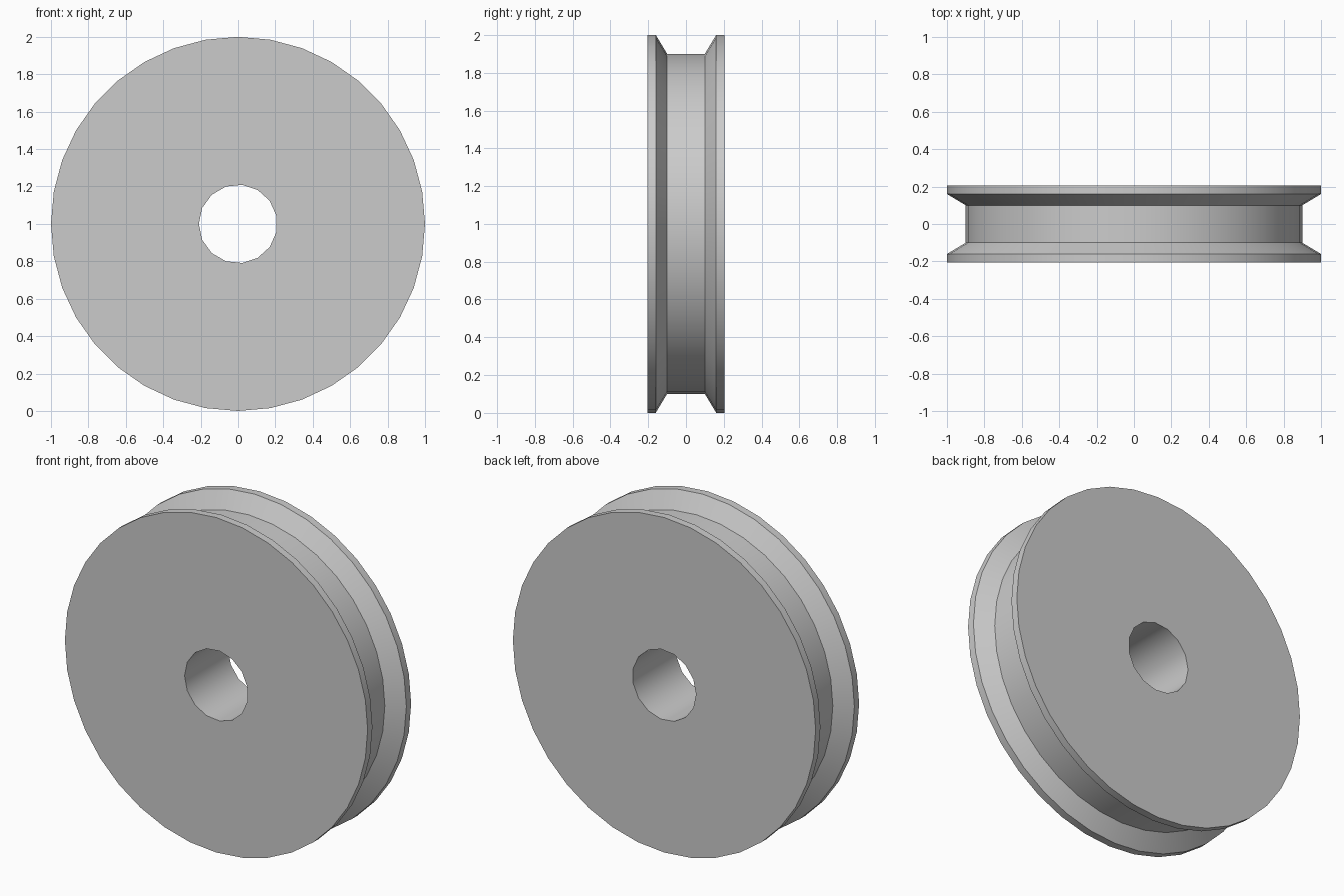
import bpy, bmesh, math

cube = bpy.data.objects.get("Cube")
if cube:
    bpy.data.objects.remove(cube, do_unlink=True)

# Plain grey for the whole wheel
grey = bpy.data.materials.new("light_grey")
grey.use_nodes = True
colour = (0.6, 0.6, 0.6, 1)
grey.diffuse_color = colour
grey.node_tree.nodes["Principled BSDF"].inputs["Base Color"].default_value = colour

HALF = 0.205
bm = bmesh.new()


def ring(radius, y, sides):
    """Circle of vertices around the y axis, starting at -x."""
    steps = [math.pi + 2 * math.pi * i / sides for i in range(sides)]
    return [bm.verts.new((radius * math.cos(a), y, 1 + radius * math.sin(a))) for a in steps]


def revolve(profile, sides):
    """Skin a (radius, y) profile; return its first and last rings."""
    rings = [ring(r, y, sides) for r, y in profile]
    for a, b in zip(rings, rings[1:]):
        for i in range(sides):
            j = (i + 1) % sides
            bm.faces.new((a[i], a[j], b[j], b[i]))
    return rings[0], rings[-1]


# Grooved rim and the central bore
rim = revolve([(1, -HALF), (1, -0.16), (0.9, -0.1),
               (0.9, 0.1), (1, 0.16), (1, HALF)], 36)
bore = revolve([(0.21, -HALF), (0.21, HALF)], 15)

# Flat side faces between the bore and the rim
for outer, inner in zip(rim, bore):
    edges = [bm.edges.get((loop[i - 1], loop[i]))
             for loop in (outer, inner) for i in range(len(loop))]
    bmesh.ops.triangle_fill(bm, edges=edges, use_beauty=True)
bmesh.ops.recalc_face_normals(bm, faces=bm.faces)
bmesh.ops.dissolve_limit(bm, angle_limit=0.01, verts=bm.verts, edges=bm.edges)

mesh = bpy.data.meshes.new("grooved_wheel")
bm.to_mesh(mesh)
bm.free()
mesh.materials.append(grey)
wheel = bpy.data.objects.new("grooved_wheel", mesh)
bpy.context.collection.objects.link(wheel)

# Smooth round surfaces, crisp corners
bpy.ops.object.select_all(action="DESELECT")
wheel.select_set(True)
bpy.context.view_layer.objects.active = wheel
bpy.ops.object.shade_smooth_by_angle(angle=math.radians(30))
